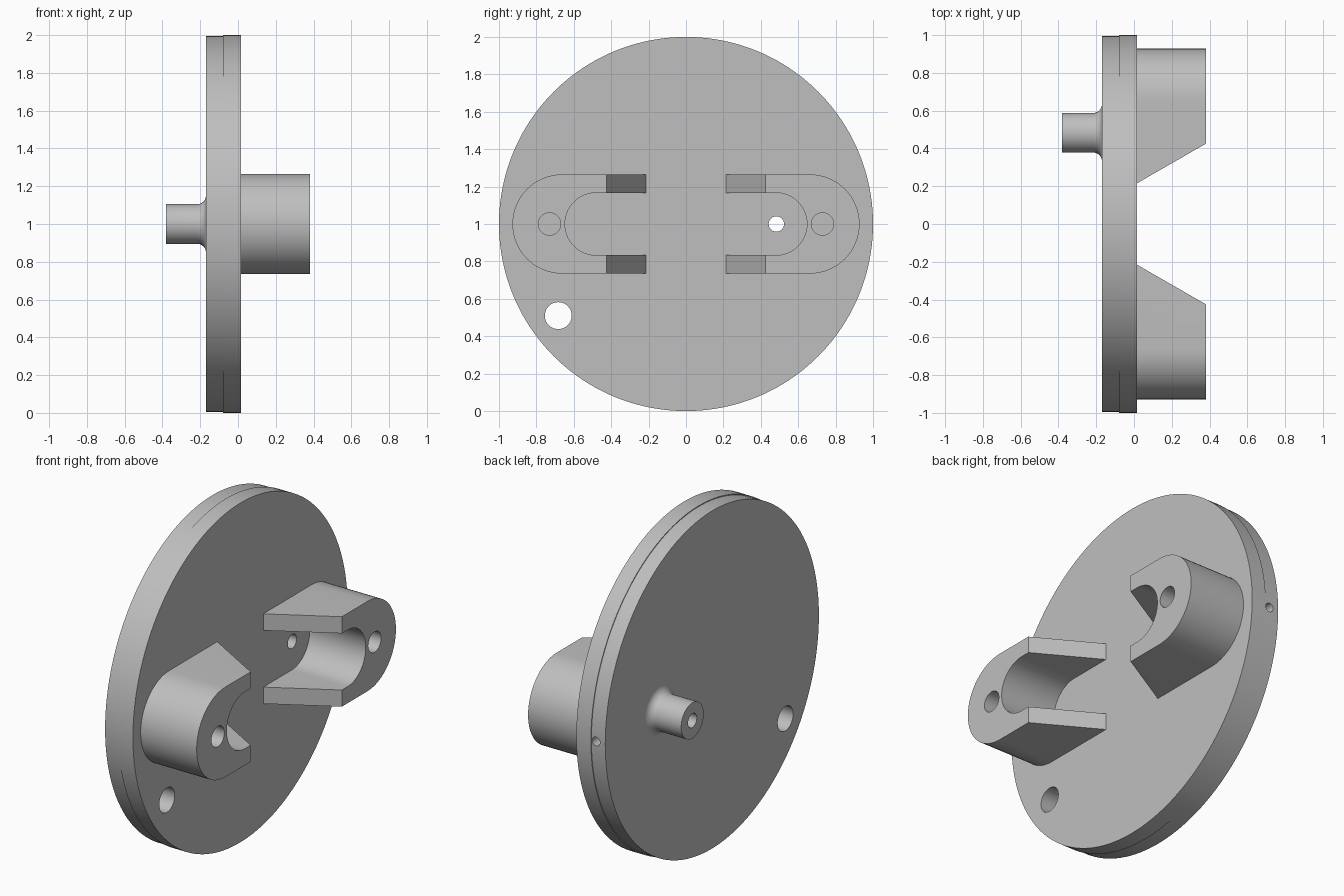
import bpy, bmesh, math
from mathutils import Vector, Matrix

default = bpy.data.objects.get("Cube")
if default:
    bpy.data.objects.remove(default, do_unlink=True)

grey = bpy.data.materials.new("plain grey")
grey.use_nodes = True
colour = (0.52, 0.52, 0.52, 1)
grey.diffuse_color = colour
grey.node_tree.nodes["Principled BSDF"].inputs["Base Color"].default_value = colour

MID = 1.0          # height of the disc axis
FACE = 0.015       # front face of the disc
BACK = -0.17       # rear face of the disc
END = 0.38         # overall half depth
PIN_Y = 0.483


def make_object(name, bm):
    bmesh.ops.recalc_face_normals(bm, faces=bm.faces)
    mesh = bpy.data.meshes.new(name)
    bm.to_mesh(mesh)
    bm.free()
    mesh.materials.append(grey)
    obj = bpy.data.objects.new(name, mesh)
    bpy.context.collection.objects.link(obj)
    return obj


def lathe(name, profile, y, steps):
    """Spin (x, radius) points about an axis along x."""
    bm = bmesh.new()
    verts = [bm.verts.new((x, y, MID + r)) for x, r in profile]
    edges = [bm.edges.new(pair) for pair in zip(verts, verts[1:])]
    bmesh.ops.spin(bm, geom=verts + edges, cent=(0, y, MID), axis=(1, 0, 0),
                   angle=math.tau, steps=steps, use_merge=False)
    bmesh.ops.remove_doubles(bm, verts=bm.verts, dist=1e-4)
    return make_object(name, bm)


def drill(obj, start, finish, radius):
    """Cut a round hole between two points."""
    a, b = Vector(start), Vector(finish)
    turn = (b - a).to_track_quat('Z', 'Y').to_matrix().to_4x4()
    bm = bmesh.new()
    bmesh.ops.create_cone(bm, cap_ends=True, segments=40, radius1=radius, radius2=radius,
                          depth=(b - a).length, matrix=Matrix.Translation((a + b) / 2) @ turn)
    cutter = make_object("hole_cutter", bm)
    cutter.hide_render = True
    mod = obj.modifiers.new("hole", 'BOOLEAN')
    mod.operation, mod.solver, mod.object = 'DIFFERENCE', 'EXACT', cutter
    bpy.context.view_layer.objects.active = obj
    bpy.ops.object.modifier_apply(modifier=mod.name)
    bpy.data.objects.remove(cutter, do_unlink=True)


def arc(cy, radius, first, last, count=32):
    angles = [first + (last - first) * i / count for i in range(count + 1)]
    return [(cy + radius * math.cos(a), MID + radius * math.sin(a)) for a in angles]


def bracket(name, side):
    """U-shaped block with sloping arm ends."""
    q = math.pi / 2
    outline = [(0.1, MID - 0.265)] + arc(0.663, 0.265, -q, q) + [(0.1, MID + 0.265)]
    outline += [(0.1, MID + 0.167)] + arc(0.48, 0.167, q, -q) + [(0.1, MID - 0.167)]
    bm = bmesh.new()
    base = bm.faces.new([bm.verts.new((FACE - 0.005, side * y, z)) for y, z in outline])
    top = bmesh.ops.extrude_face_region(bm, geom=[base], use_keep_orig=True)["geom"]
    bmesh.ops.translate(bm, vec=(END - FACE + 0.005, 0, 0),
                        verts=[g for g in top if isinstance(g, bmesh.types.BMVert)])
    rise, run = END - FACE, 0.21
    bmesh.ops.bisect_plane(bm, geom=bm.verts[:] + bm.edges[:] + bm.faces[:],
                           plane_co=(FACE, side * 0.215, MID),
                           plane_no=(run, -side * rise, 0), clear_outer=True)
    bmesh.ops.holes_fill(bm, edges=[e for e in bm.edges if e.is_boundary], sides=0)
    return make_object(name, bm)


# Disc with a very slight step around the rim
disc = lathe("disc", [(BACK, 0), (BACK, 0.995), (-0.08, 0.995),
                      (-0.08, 1), (FACE, 1), (FACE, 0)], 0, 160)

# Rear boss with a rounded root
root = 0.045
flare = [(BACK - root + root * math.sin(a), 0.105 + root - root * math.cos(a))
         for a in [math.pi / 2 * i / 8 for i in range(9)]]
boss = lathe("rear_boss", [(-END, 0), (-END, 0.105)] + flare
             + [(BACK + 0.01, 0.15), (BACK + 0.01, 0)], PIN_Y, 64)

# Pair of facing brackets, each with a blind screw hole running into the disc
parts = [disc, boss]
for name, side in (("left_bracket", 1), ("right_bracket", -1)):
    block = bracket(name, side)
    for part in (block, disc):
        drill(part, (-0.08, side * 0.73, MID), (0.5, side * 0.73, MID), 0.06)
    parts.append(block)

# Bore through boss and disc, large through hole, and radial hole in the rim
for part in (disc, boss):
    drill(part, (-0.5, PIN_Y, MID), (0.5, PIN_Y, MID), 0.041)
drill(disc, (-0.5, -0.683, 0.51), (0.5, -0.683, 0.51), 0.072)
drill(disc, (-0.11, 0.6, MID), (-0.11, 1.1, MID), 0.026)

for obj in parts:
    bpy.ops.object.select_all(action='DESELECT')
    obj.select_set(True)
    bpy.context.view_layer.objects.active = obj
    bpy.ops.object.shade_smooth_by_angle(angle=math.radians(30))
